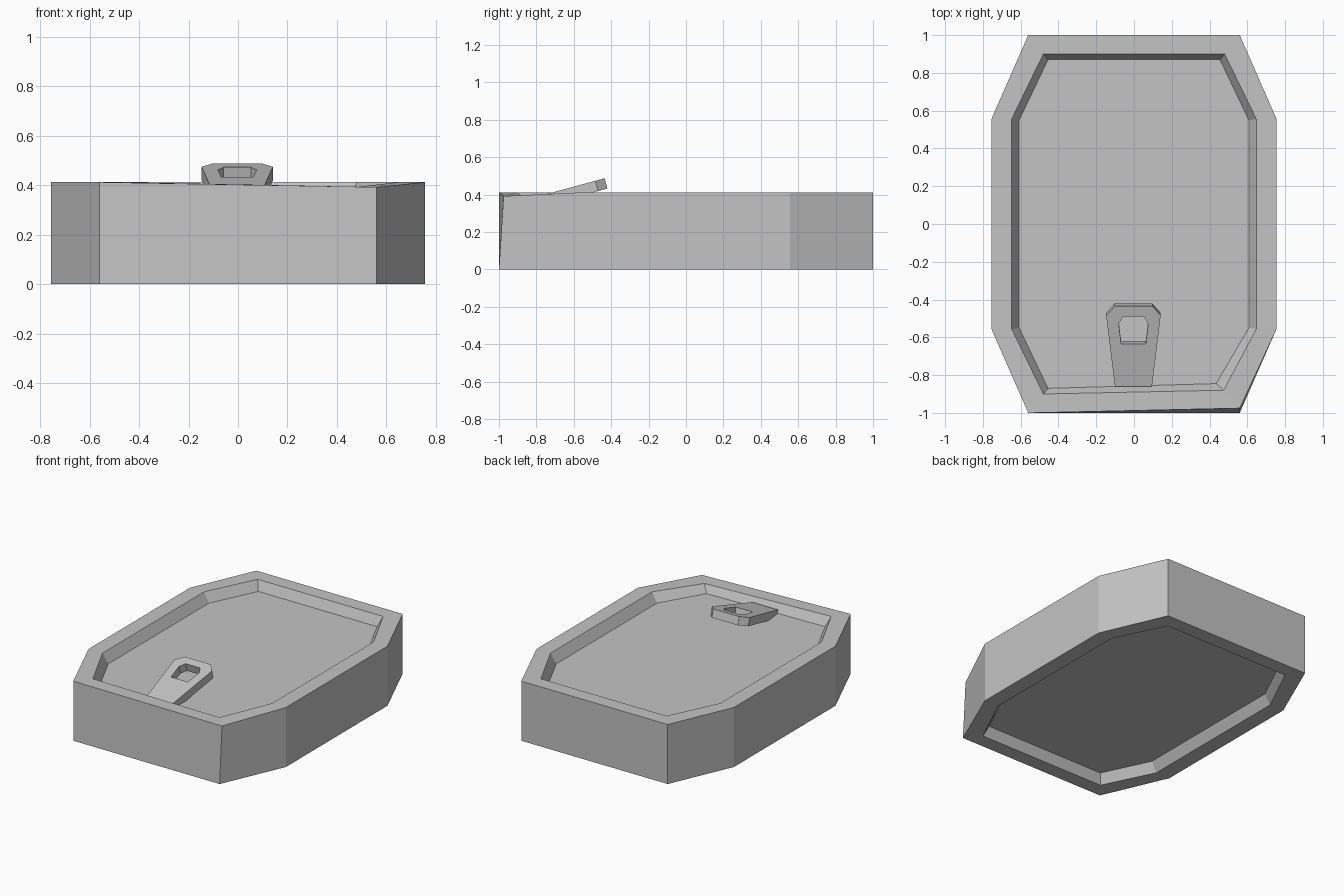
import bpy
import bmesh
from mathutils import Vector

if "Cube" in bpy.data.objects:
    bpy.data.objects.remove(bpy.data.objects["Cube"], do_unlink=True)

metal = bpy.data.materials.new("grey metal")
metal.use_nodes = True
grey = (0.55, 0.55, 0.55, 1)
metal.diffuse_color = grey
metal.node_tree.nodes["Principled BSDF"].inputs["Base Color"].default_value = grey


def loft(name, rings, cap=False, closed=False):
    """Skin equal-length rings of points; cap the ends or join last to first."""
    bm = bmesh.new()
    loops = [[bm.verts.new(p) for p in ring] for ring in rings]
    pairs = list(zip(loops, loops[1:]))
    if closed:
        pairs.append((loops[-1], loops[0]))
    for a, b in pairs:
        for i in range(len(a)):
            j = (i + 1) % len(a)
            bm.faces.new((a[i], a[j], b[j], b[i]))
    if cap:
        bm.faces.new(loops[0])
        bm.faces.new(loops[-1])
    bmesh.ops.recalc_face_normals(bm, faces=bm.faces)
    mesh = bpy.data.meshes.new(name)
    bm.to_mesh(mesh)
    bm.free()
    mesh.materials.append(metal)
    obj = bpy.data.objects.new(name, mesh)
    bpy.context.collection.objects.link(obj)
    return obj


def octagon(size, z, dent=(0, 0, 0)):
    """Chamfered rectangle; dent moves its front left corner."""
    half_w, end_x, half_l, side_y = size
    quarter = [(half_w, side_y), (end_x, half_l)]
    pts = quarter + [(-x, y) for x, y in reversed(quarter)]
    pts += [(-x, -y) for x, y in pts]
    ring = [Vector((x, y, z)) for x, y in pts]
    ring[-2] += Vector(dent)
    return ring


# Tin body: recessed lid, rim, walls, and matching recess underneath
outer = (0.755, 0.56, 1.0, 0.555)
rim = (0.648, 0.48, 0.9, 0.555)
lid = (0.608, 0.455, 0.87, 0.55)
height, depth = 0.412, 0.066
loft("tin_body", [
    octagon(lid, height - depth, (-0.02, 0.025, 0)),
    octagon(rim, height, (-0.005, 0.02, -0.02)),
    octagon(outer, height, (0, 0.025, -0.02)),
    octagon(outer, 0),
    octagon(rim, 0),
    octagon(lid, depth),
], cap=True)


# Pull tab: a tilted plate with a finger hole, sunk into the lid at its foot
def tab_ring(half_outline, drop):
    pts = half_outline + [(-x, y) for x, y in reversed(half_outline)]
    return [Vector((x, y, 0.372 + 0.272 * (y + 0.86))) + drop for x, y in pts]


plate = [(0.098, -0.86), (0.144, -0.485), (0.1, -0.435)]
hole = [(0.065, -0.635), (0.078, -0.53), (0.055, -0.49)]
flat, under = Vector(), Vector((0, 0.015, -0.055))
tab = loft("pull_tab", [
    tab_ring(plate, flat), tab_ring(plate, under),
    tab_ring(hole, under), tab_ring(hole, flat),
], closed=True)
tab.location.x = -0.003
